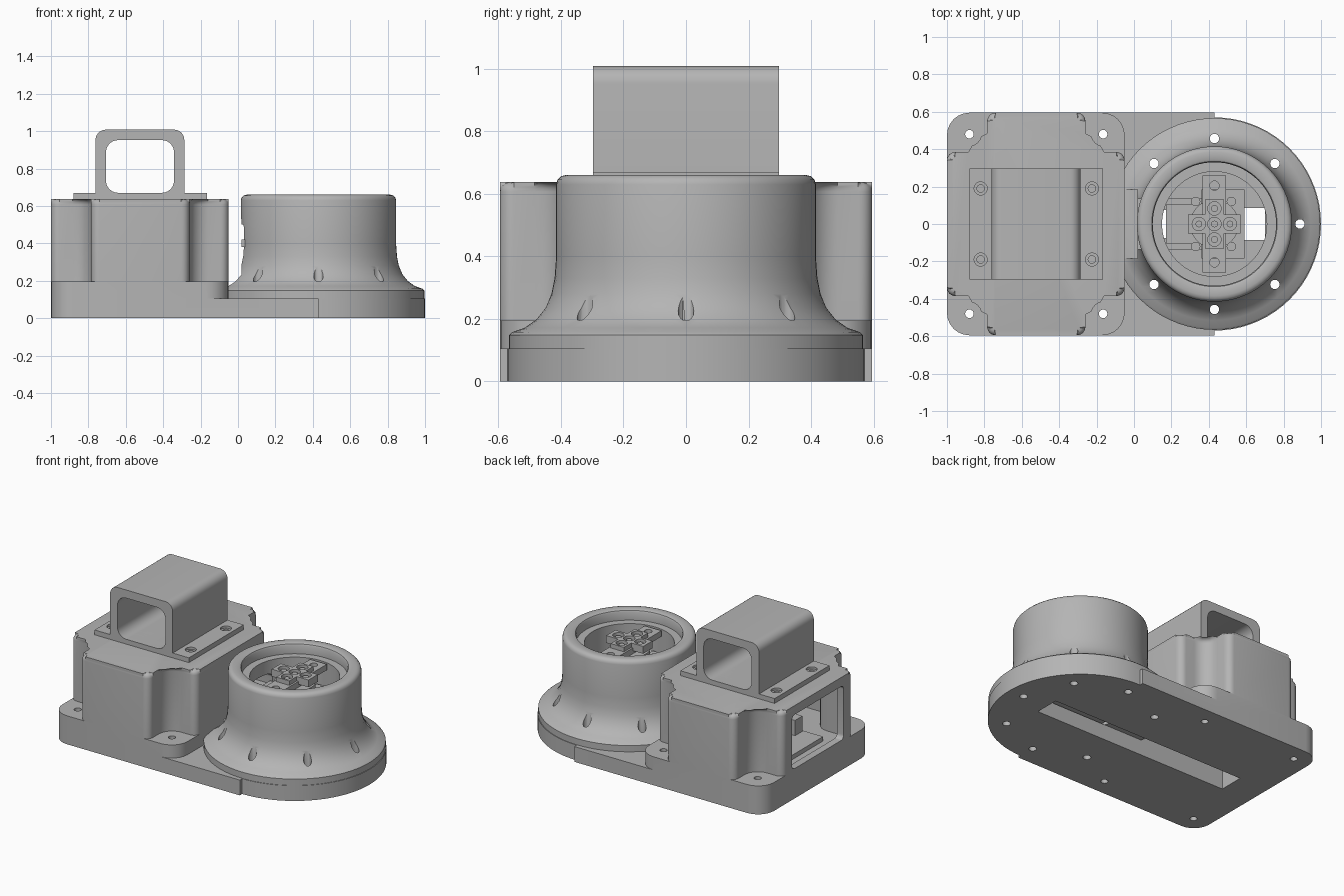
import bpy, bmesh
from math import sin, cos, pi, radians
from mathutils import Vector

cube = bpy.data.objects.get("Cube")
if cube:
    bpy.data.objects.remove(cube, do_unlink=True)

grey = bpy.data.materials.new("plain_grey")
grey.use_nodes = True
grey.diffuse_color = (0.46, 0.46, 0.46, 1)
grey.node_tree.nodes["Principled BSDF"].inputs["Base Color"].default_value = (0.46, 0.46, 0.46, 1)

DRUM_X = 0.43
parts = []


def finish(bm, name):
    bmesh.ops.recalc_face_normals(bm, faces=bm.faces)
    mesh = bpy.data.meshes.new(name)
    bm.to_mesh(mesh)
    bm.free()
    mesh.materials.append(grey)
    ob = bpy.data.objects.new(name, mesh)
    bpy.context.collection.objects.link(ob)
    parts.append(ob)
    return ob


def rounded(corners, steps=6):
    """Round right-angled outline corners given as (a, b, radius)."""
    out = []
    for i, (a, b, r) in enumerate(corners):
        p = Vector((a, b))
        if r == 0:
            out.append(p)
            continue
        u = (Vector(corners[i - 1][:2]) - p).normalized()
        v = (Vector(corners[(i + 1) % len(corners)][:2]) - p).normalized()
        c = p + r * (u + v)
        for k in range(steps + 1):
            t = pi / 2 * k / steps
            out.append(c - r * (v * cos(t) + u * sin(t)))
    return out


def rect(a0, a1, b0, b1, r=0, r_top=None):
    t = r if r_top is None else r_top
    return rounded([(a0, b0, r), (a1, b0, r), (a1, b1, t), (a0, b1, t)])


def prism(name, outline, low, high, axis="Z", bevel=0):
    """Extrude an outline along an axis, optionally rounding the far rim."""
    place = {"Z": lambda a, b, h: (a, b, h),
             "Y": lambda a, b, h: (a, h, b),
             "X": lambda a, b, h: (h, a, b)}[axis]
    bm = bmesh.new()
    bottom = [bm.verts.new(place(a, b, low)) for a, b in outline]
    top = [bm.verts.new(place(a, b, high)) for a, b in outline]
    n = len(outline)
    bm.faces.new(bottom)
    lid = bm.faces.new(top)
    for i in range(n):
        j = (i + 1) % n
        bm.faces.new((bottom[i], bottom[j], top[j], top[i]))
    if bevel:
        bmesh.ops.bevel(bm, geom=list(lid.edges), offset=bevel, segments=4,
                        profile=0.5, affect="EDGES")
    return finish(bm, name)


def box(name, x0, x1, y0, y1, z0, z1):
    return prism(name, rect(x0, x1, y0, y1), z0, z1)


def cylinder(name, x, y, r, z0, z1, n=24):
    ring = [(x + r * cos(2 * pi * i / n), y + r * sin(2 * pi * i / n)) for i in range(n)]
    return prism(name, ring, z0, z1)


def combine(ob, tool, operation="DIFFERENCE"):
    """Apply a boolean and discard its tool."""
    mod = ob.modifiers.new("boolean", "BOOLEAN")
    mod.operation, mod.object, mod.solver = operation, tool, "EXACT"
    graph = bpy.context.evaluated_depsgraph_get()
    mesh = bpy.data.meshes.new_from_object(ob.evaluated_get(graph))
    ob.modifiers.clear()
    ob.data = mesh
    parts.remove(tool)
    bpy.data.objects.remove(tool, do_unlink=True)


def lathe(name, profile, steps=72):
    """Spin a closed (radius, height) loop round the drum axis."""
    bm = bmesh.new()
    rings = [[bm.verts.new((DRUM_X + r * cos(2 * pi * s / steps), r * sin(2 * pi * s / steps), z))
              for r, z in profile] for s in range(steps)]
    n = len(profile)
    for s in range(steps):
        a, b = rings[s], rings[(s + 1) % steps]
        for i in range(n):
            j = (i + 1) % n
            bm.faces.new((a[i], b[i], b[j], a[j]))
    return finish(bm, name)


# Base: thick flange under the housing, thin plate and round foot
base = prism("base", rect(-1, -0.05, -0.595, 0.595, 0.12), 0, 0.195)
combine(base, box("plate", -0.4, DRUM_X, -0.595, 0.595, 0, 0.105), "UNION")
combine(base, cylinder("foot", DRUM_X, 0, 0.57, 0, 0.105, 72), "UNION")
combine(base, box("cable_slot", -0.78, 0.7, -0.085, 0.085, -0.1, 0.4))

# Drum with flared skirt, recessed rim and open centre
drum = lathe("drum", [
    (0.28, 0.105), (0.566, 0.105), (0.566, 0.148), (0.555, 0.158), (0.515, 0.172),
    (0.48, 0.197), (0.45, 0.235), (0.43, 0.28), (0.42, 0.33), (0.415, 0.4),
    (0.415, 0.63), (0.411, 0.645), (0.4, 0.656), (0.385, 0.66), (0.345, 0.66),
    (0.335, 0.655), (0.33, 0.645), (0.33, 0.59), (0.28, 0.59)])
combine(drum, box("skirt_flat", -0.3, 0.02, -0.185, 0.185, 0.17, 0.53))
combine(drum, prism("cable_door", rect(-0.12, 0.12, 0.2, 0.5, 0.03), -0.2, 0.25, "X"))

# Screw holes through the skirt and flange
for k in range(8):
    if k != 4:
        a = radians(45 * k)
        x, y = DRUM_X + 0.457 * cos(a), 0.457 * sin(a)
        for ob in (base, drum):
            combine(ob, cylinder("hole", x, y, 0.025, -0.1, 0.6, 16))
for x in (-0.88, -0.165):
    for y in (-0.48, 0.48):
        combine(base, cylinder("hole", x, y, 0.023, -0.1, 0.4, 16))


# Housing: cross-shaped shell with rounded rim and a side window
def cross(x0, x1, x2, x3, y_arm, y_end, inner, outer):
    return rounded([
        (x0, -y_arm, outer), (x1, -y_arm, inner), (x1, -y_end, outer), (x2, -y_end, outer),
        (x2, -y_arm, inner), (x3, -y_arm, outer), (x3, y_arm, outer), (x2, y_arm, inner),
        (x2, y_end, outer), (x1, y_end, outer), (x1, y_arm, inner), (x0, y_arm, outer)])


housing = prism("housing", cross(-1, -0.785, -0.26, -0.05, 0.385, 0.595, 0.1, 0.045),
                0.195, 0.637, bevel=0.03)
combine(housing, prism("cavity", cross(-0.95, -0.735, -0.31, -0.1, 0.335, 0.545, 0.1, 0.03),
                       0.1, 0.59))
combine(housing, prism("window", rect(-0.28, 0.28, 0.205, 0.575, 0.03), -1.1, -0.9, "X"))

# Circuit tray inside the housing
box("tray", -0.9, -0.3, -0.2, 0.2, 0.195, 0.225)
for y, h in ((-0.15, 0.33), (0, 0.28), (0.13, 0.31)):
    box("tray_block", -0.75, -0.45, y - 0.04, y + 0.04, 0.225, h)

# Handle: mounting plate and rounded square tube
plate = box("handle_plate", -0.88, -0.165, -0.297, 0.297, 0.637, 0.67)
for x in (-0.82, -0.225):
    for y in (-0.19, 0.19):
        combine(plate, cylinder("countersink", x, y, 0.035, 0.655, 0.8, 20))
        combine(plate, cylinder("screw_hole", x, y, 0.02, 0.6, 0.8, 16))
handle = prism("handle", rect(-0.762, -0.287, 0.637, 1.008, 0, 0.055), -0.297, 0.297, "Y")
combine(handle, prism("opening", rect(-0.706, -0.342, 0.67, 0.952, 0.065), -0.5, 0.5, "Y"))

# Motor and bracket inside the drum
box("motor", 0.17, 0.59, -0.105, 0.105, 0.12, 0.45)
box("motor_bracket", 0.36, 0.59, -0.185, 0.185, 0.45, 0.48)
for y in (-0.105, 0.105):
    box("motor_rail", 0.02, 0.36, y - 0.03, y + 0.03, 0.38, 0.42)
for x in (0.33, 0.52):
    for y in (-0.12, 0.12):
        cylinder("bracket_screw", x, y, 0.025, 0.42, 0.5, 12)
cylinder("motor_gear", DRUM_X, 0, 0.13, 0.48, 0.55, 32)

# Drive bar with cross-shaped hub
bar = box("drive_bar", 0.367, 0.493, -0.258, 0.258, 0.55, 0.59)
for y in (-0.205, 0.205):
    combine(bar, cylinder("bar_hole", DRUM_X, y, 0.025, 0.4, 0.7, 16))
hub = box("hub", 0.29, 0.57, -0.05, 0.05, 0.57, 0.62)
combine(hub, box("hub_arm", 0.38, 0.48, -0.13, 0.13, 0.57, 0.62), "UNION")
for dx, dy in ((0, 0), (0.083, 0), (-0.083, 0), (0, 0.083), (0, -0.083)):
    combine(hub, cylinder("socket", DRUM_X + dx, dy, 0.036, 0.595, 0.7, 16))
    cylinder("hub_screw", DRUM_X + dx, dy, 0.018, 0.59, 0.61, 12)

# Smooth the curved surfaces, keep edges sharp
for ob in parts:
    bpy.ops.object.select_all(action="DESELECT")
    ob.select_set(True)
    bpy.context.view_layer.objects.active = ob
    bpy.ops.object.shade_smooth_by_angle(angle=radians(32))
